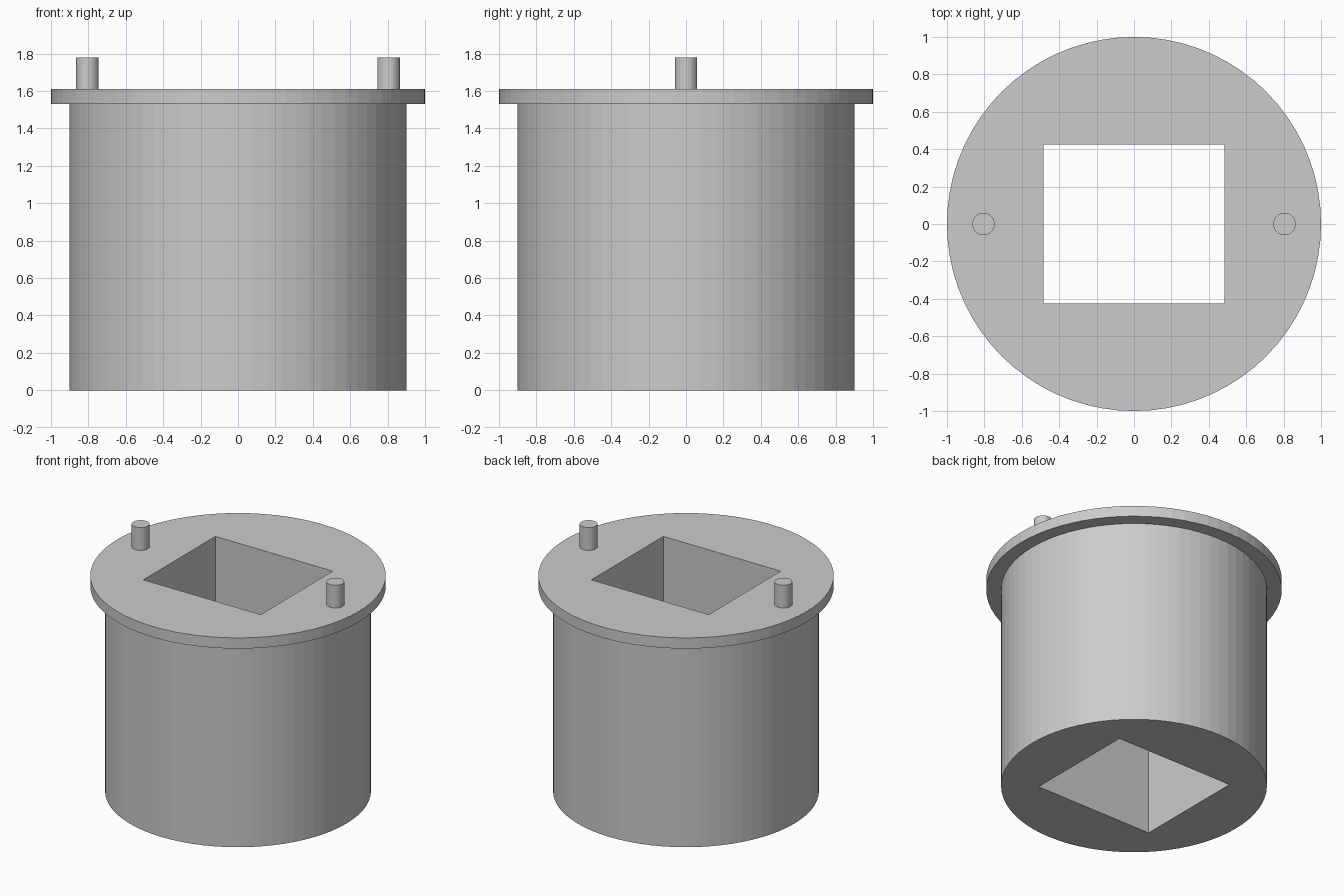
import bpy
import bmesh
from math import tau
from mathutils import Matrix, Vector

default = bpy.data.objects.get("Cube")
if default:
    bpy.data.objects.remove(default, do_unlink=True)

BODY_RADIUS, FLANGE_RADIUS = 0.90, 1.0
FLANGE_BOTTOM, FLANGE_TOP = 1.53, 1.61
HOLE_X, HOLE_Y = 0.97, 0.85
PIN_RADIUS, PIN_TOP, PIN_X = 0.06, 1.78, 0.805

# One plain grey metal
grey = bpy.data.materials.new("grey_metal")
grey.use_nodes = True
colour = (0.6, 0.6, 0.6, 1)
grey.diffuse_color = colour
grey.node_tree.nodes["Principled BSDF"].inputs["Base Color"].default_value = colour


def make_object(name, bm):
    bmesh.ops.recalc_face_normals(bm, faces=bm.faces)
    mesh = bpy.data.meshes.new(name)
    bm.to_mesh(mesh)
    bm.free()
    mesh.materials.append(grey)
    obj = bpy.data.objects.new(name, mesh)
    bpy.context.collection.objects.link(obj)
    return obj


def lathe(name, profile, sides, x=0):
    """Turn a (radius, height) profile into a closed solid with flat caps."""
    bm = bmesh.new()
    verts = [bm.verts.new((r, 0, z)) for r, z in profile]
    edges = [bm.edges.new(pair) for pair in zip(verts, verts[1:])]
    bmesh.ops.spin(bm, geom=verts + edges, cent=(0, 0, 0), axis=(0, 0, 1),
                   angle=tau, steps=sides, use_duplicate=False)
    bmesh.ops.remove_doubles(bm, verts=bm.verts, dist=0.0005)
    rims = [e for e in bm.edges if e.is_boundary]
    bmesh.ops.holes_fill(bm, edges=rims, sides=0)
    bmesh.ops.translate(bm, verts=bm.verts, vec=Vector((x, 0, 0)))
    return make_object(name, bm)


# Round body with a wider flange on top
body = lathe("flanged_body", [(BODY_RADIUS, 0), (BODY_RADIUS, FLANGE_BOTTOM),
                              (FLANGE_RADIUS, FLANGE_BOTTOM),
                              (FLANGE_RADIUS, FLANGE_TOP)], 72)

# Rectangular hole straight through the body
bm = bmesh.new()
bmesh.ops.create_cube(bm, size=1, matrix=Matrix.Translation((0, 0, 0.8))
                      @ Matrix.Diagonal((HOLE_X, HOLE_Y, 2, 1)))
cutter = make_object("hole_cutter", bm)
cutter.hide_render = True
hole = body.modifiers.new("hole", 'BOOLEAN')
hole.operation = 'DIFFERENCE'
hole.solver = 'EXACT'
hole.object = cutter
bpy.context.view_layer.objects.active = body
bpy.ops.object.modifier_apply(modifier=hole.name)
bpy.data.objects.remove(cutter, do_unlink=True)

# Locating pins on either side of the hole
for side, sign in (("left", 1), ("right", -1)):
    lathe(side + "_pin", [(PIN_RADIUS, FLANGE_TOP), (PIN_RADIUS, PIN_TOP)],
          32, sign * PIN_X)
